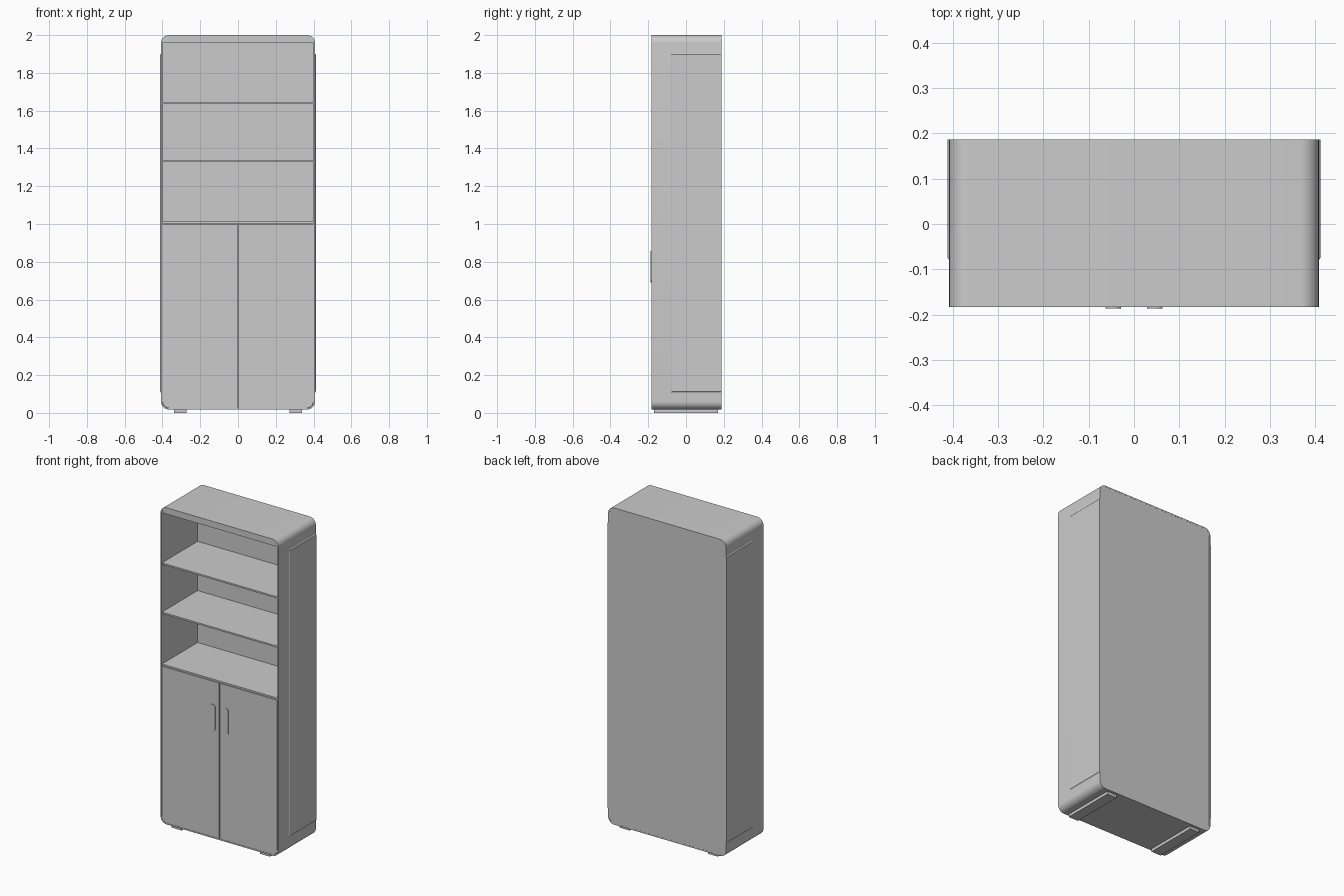
import bpy, bmesh, math

if "Cube" in bpy.data.objects:
    bpy.data.objects.remove(bpy.data.objects["Cube"])

mat = bpy.data.materials.new("light grey")
mat.diffuse_color = (0.6, 0.6, 0.6, 1)
mat.use_nodes = True
mat.node_tree.nodes["Principled BSDF"].inputs["Base Color"].default_value = mat.diffuse_color


def finish(name, bm, smooth=True):
    bmesh.ops.recalc_face_normals(bm, faces=bm.faces)
    me = bpy.data.meshes.new(name)
    bm.to_mesh(me)
    bm.free()
    me.materials.append(mat)
    ob = bpy.data.objects.new(name, me)
    bpy.context.collection.objects.link(ob)
    if smooth:
        bpy.ops.object.select_all(action='DESELECT')
        ob.select_set(True)
        bpy.context.view_layer.objects.active = ob
        bpy.ops.object.shade_smooth_by_angle(angle=math.radians(30))
    return ob


def outline(x0, x1, z0, z1, radii, n=10):
    """Rounded rectangle in x/z; radii = bottom left, bottom right, top right, top left."""
    pts = []
    corners = [(x0, z0, 1, 1), (x1, z0, -1, 1), (x1, z1, -1, -1), (x0, z1, 1, -1)]
    for i, ((x, z, sx, sz), r) in enumerate(zip(corners, radii)):
        if r == 0:
            pts.append((x, z))
            continue
        for k in range(n + 1):
            a = math.pi * (1 + i / 2) + math.pi / 2 * k / n
            pts.append((x + sx * r + r * math.cos(a), z + sz * r + r * math.sin(a)))
    return pts


def slab(name, pts, y0, y1):
    bm = bmesh.new()
    face = bm.faces.new([bm.verts.new((x, y0, z)) for x, z in pts])
    ext = bmesh.ops.extrude_face_region(bm, geom=[face])
    vs = [v for v in ext["geom"] if isinstance(v, bmesh.types.BMVert)]
    bmesh.ops.translate(bm, verts=vs, vec=(0, y1 - y0, 0))
    bmesh.ops.remove_doubles(bm, verts=bm.verts, dist=1e-6)
    return finish(name, bm)


def box(name, x0, x1, y0, y1, z0, z1):
    return slab(name, outline(x0, x1, z0, z1, (0, 0, 0, 0)), y0, y1)


FRONT, BACK = -0.183, 0.187
W, T, R = 0.408, 0.008, 0.042

# Thin outer shell: rounded tube open at front and back
outer = outline(-W, W, 0.018, 2.0, (R,) * 4)
inner = outline(-W + T, W - T, 0.018 + T, 2.0 - T, (R - T,) * 4)
bm = bmesh.new()
rings = [[bm.verts.new((x, y, z)) for x, z in p]
         for p, y in ((outer, FRONT), (outer, BACK), (inner, BACK), (inner, FRONT))]
n = len(outer)
for a in range(4):
    ra, rb = rings[a], rings[(a + 1) % 4]
    for i in range(n):
        j = (i + 1) % n
        bm.faces.new((ra[i], ra[j], rb[j], rb[i]))
finish("outer_shell", bm)

IN = W - T
# Back panel and filler strip under the top
slab("back_panel", outline(-IN, IN, 0.018 + T, 2.0 - T, (R - T,) * 4), 0.172, BACK - 0.0005)
slab("top_filler", outline(-IN, IN, 1.958, 2.0 - T, (0, 0, R - T - 0.001, R - T - 0.001)),
     FRONT + 0.004, 0.172)

# Shelves
for i, z in enumerate((1.007, 1.332, 1.64)):
    box(f"shelf_{i + 1}", -IN, IN, FRONT + 0.003, 0.172, z - 0.005, z + 0.005)

for s, side in ((-1, "left"), (1, "right")):
    # Door with rounded outer bottom corner
    xs = sorted((s * 0.002, s * (IN - 0.001)))
    r = R - T
    slab(f"{side}_door", outline(xs[0], xs[1], 0.027, 1.0,
         (r, 0, 0, 0) if s < 0 else (0, r, 0, 0)), FRONT, FRONT + 0.018)

    # Pill-shaped handle plate
    c = s * 0.046
    slab(f"{side}_handle", outline(c - 0.017, c + 0.017, 0.69, 0.857, (0.0169,) * 4),
         FRONT - 0.004, FRONT + 0.002)

    # Long foot runner
    xs = sorted((s * 0.272, s * 0.34))
    box(f"{side}_foot", xs[0], xs[1], -0.17, 0.17, 0, 0.02)

    # Raised side panel with sloped edges
    bm = bmesh.new()
    lo = [bm.verts.new((s * (W - 0.002), y, z)) for y, z in
          ((-0.083, 0.105), (BACK, 0.105), (BACK, 1.905), (-0.083, 1.905))]
    hi = [bm.verts.new((s * (W + 0.004), y, z)) for y, z in
          ((-0.074, 0.113), (BACK, 0.113), (BACK, 1.897), (-0.074, 1.897))]
    bm.faces.new(lo)
    bm.faces.new(hi)
    for i in range(4):
        j = (i + 1) % 4
        bm.faces.new((lo[i], lo[j], hi[j], hi[i]))
    finish(f"{side}_side_panel", bm)
